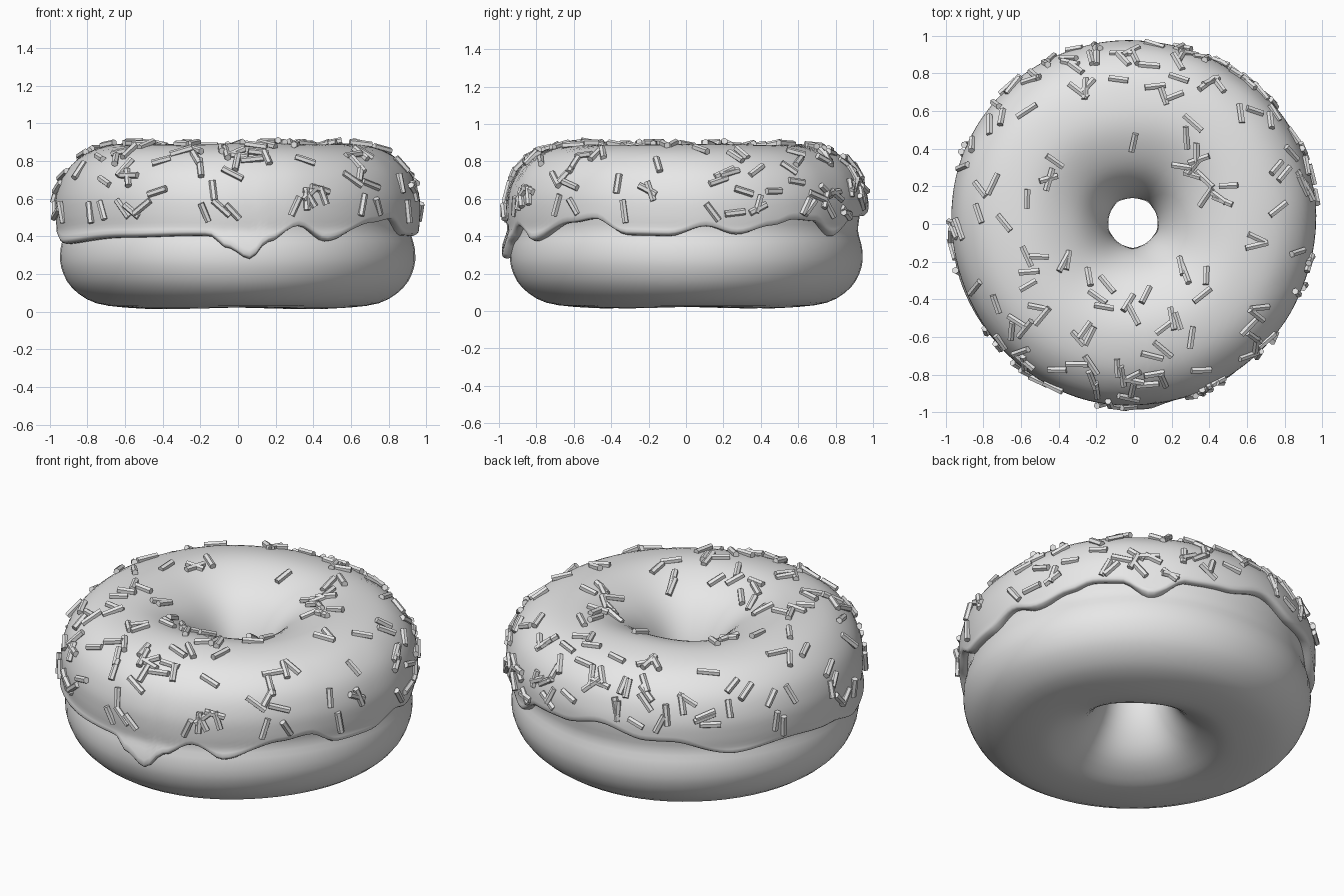
import bpy, bmesh, math, random
from mathutils import Vector, Matrix

if "Cube" in bpy.data.objects:
    bpy.data.objects.remove(bpy.data.objects["Cube"])

random.seed(7)
grey = bpy.data.materials.new("plain_light_grey")
grey.diffuse_color = (0.8, 0.8, 0.8, 1)
grey.use_nodes = True
grey.node_tree.nodes["Principled BSDF"].inputs["Base Color"].default_value = grey.diffuse_color

# Closed ring cross-section (radius, height): bottom, outside, top, hole
PROFILE = [(.545, .018), (.75, .045), (.88, .13), (.937, .24), (.94, .34),
           (.918, .43), (.927, .52), (.925, .62), (.88, .735), (.77, .825),
           (.6, .86), (.45, .835), (.3, .75), (.2, .61), (.16, .45),
           (.195, .27), (.29, .12), (.42, .04)]
N = len(PROFILE)

# Lower icing edge: angle in degrees -> height
EDGE = [(-163, .36), (-128, .385), (-99, .40), (-93, .34), (-86, .285),
        (-80, .37), (-70, .46), (-60, .37), (-41, .47), (-31, .49),
        (-20, .40), (-6, .40), (6, .46), (16, .41), (28, .46), (36, .49),
        (45, .48), (55, .39), (67, .50), (81, .51), (96, .56), (112, .50),
        (120, .50), (141, .40), (161, .44), (180, .41), (197, .36)]


def section(s):
    """Smooth point on the cross-section at parameter s."""
    i, t = int(math.floor(s)), s - math.floor(s)
    a, b, c, d = (Vector(PROFILE[(i + k) % N]) for k in (-1, 0, 1, 2))
    return .5 * (2 * b + (c - a) * t + (2 * a - 5 * b + 4 * c - d) * t * t
                 + (3 * b - a - 3 * c + d) * t ** 3)


def surface(s, ang, offset=0.0):
    """Point on the slightly uneven ring, pushed out by offset."""
    tan = (section(s + .02) - section(s - .02)).normalized()
    p = section(s) + Vector((tan.y, -tan.x)) * offset
    r = p.x + p.x * .008 * math.sin(3 * ang + .6)
    z = p.y + .008 * math.sin(4 * ang + 1) * math.sin(3 * p.x + 1)
    return Vector((r * math.cos(ang) - .006, r * math.sin(ang) + .008, z))


def edge_height(ang):
    deg = (math.degrees(ang) + 163) % 360 - 163
    for (a, za), (b, zb) in zip(EDGE, EDGE[1:]):
        if a <= deg <= b:
            t = (1 - math.cos(math.pi * (deg - a) / (b - a))) / 2
            return za + (zb - za) * t
    return .36


def edge_param(ang):
    """Cross-section parameter where the icing begins on the outside."""
    lo, hi, z = 2.0, 8.0, edge_height(ang)
    for _ in range(24):
        mid = (lo + hi) / 2
        lo, hi = (mid, hi) if section(mid).y < z else (lo, mid)
    return lo


def make_object(name, bm, smooth):
    bmesh.ops.recalc_face_normals(bm, faces=bm.faces)
    me = bpy.data.meshes.new(name)
    bm.to_mesh(me)
    bm.free()
    for p in me.polygons:
        p.use_smooth = smooth
    me.materials.append(grey)
    ob = bpy.data.objects.new(name, me)
    bpy.context.collection.objects.link(ob)
    return ob


def skin(name, rows, close_section):
    bm = bmesh.new()
    grid = [[bm.verts.new(p) for p in row] for row in rows]
    for i, row in enumerate(grid):
        nxt = grid[(i + 1) % len(grid)]
        m = len(row)
        for j in range(m if close_section else m - 1):
            k = (j + 1) % m
            bm.faces.new((row[j], nxt[j], nxt[k], row[k]))
    return make_object(name, bm, True)


# Dough ring
angles = [math.tau * i / 64 for i in range(64)]
skin("dough", [[surface(s / 3, a) for s in range(N * 3)] for a in angles], True)

# Icing: rounded dripping lip outside, thinner coat over the top into the hole
rows = []
for i in range(180):
    a = math.tau * i / 180
    s0, s1 = edge_param(a), 14.0 + .25 * math.sin(5 * a)
    row = []
    for off, ds in ((-.01, .06), (.016, 0), (.035, .04), (.045, .16)):
        row.append(surface(s0 + ds, a, off))
    for j in range(1, 37):
        t = j / 36
        off = .045 - .015 * min(1, t * 2.5)
        row.append(surface(s0 + .16 + (s1 - s0 - .16) * t, a, off))
    row.append(surface(s1, a, -.01))
    rows.append(row)
skin("icing", rows, False)

# Sprinkles: little six-sided rods lying on the icing
bm = bmesh.new()
count = 0
while count < 185:
    a = random.uniform(0, math.tau)
    s = random.uniform(6.0, 11.6)
    radius = section(s).x
    if random.random() > radius or s < edge_param(a) + .7:
        continue
    off = .045 - .015 * min(1, (s - 5) / 3)
    p = surface(s, a, off)
    u = (surface(s + .05, a, off) - p).normalized()
    v = (surface(s, a + .02, off) - p).normalized()
    n = v.cross(u).normalized()
    if n.dot(surface(s, a, off + .1) - p) < 0:
        n = -n
    w = random.uniform(0, math.tau)
    axis = (u * math.cos(w) + v * math.sin(w) + n * random.uniform(-.12, .12)).normalized()
    rot = axis.to_track_quat('Z', 'Y').to_matrix().to_4x4()
    bmesh.ops.create_cone(bm, cap_ends=True, segments=6, radius1=.018, radius2=.018,
                          depth=random.uniform(.095, .125),
                          matrix=Matrix.Translation(p + n * .008) @ rot)
    count += 1
make_object("sprinkles", bm, False)
